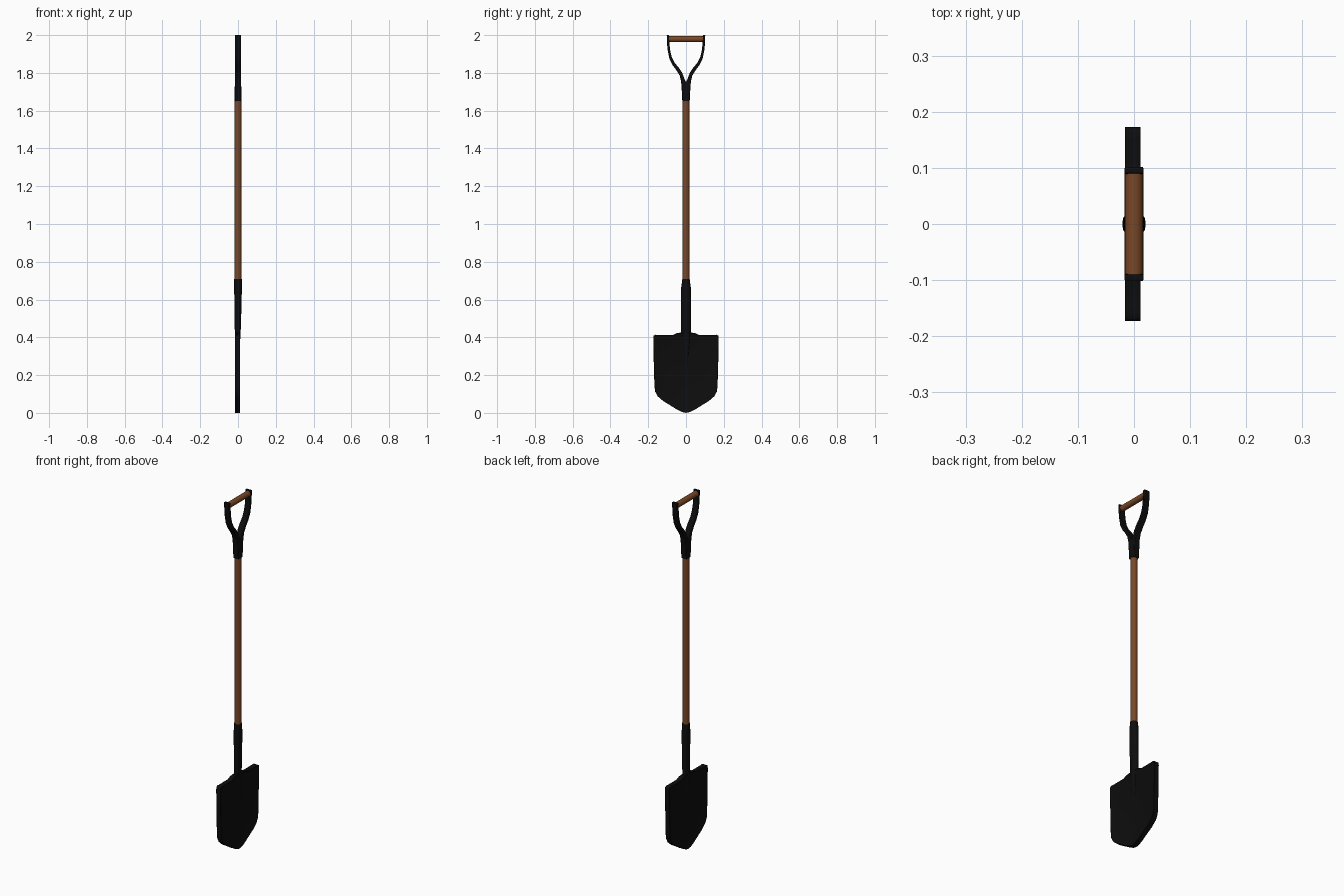
import bpy, bmesh, math
from mathutils import Matrix

if "Cube" in bpy.data.objects:
    bpy.data.objects.remove(bpy.data.objects["Cube"])


def material(name, rgb):
    m = bpy.data.materials.new(name)
    m.diffuse_color = (*rgb, 1)
    m.use_nodes = True
    m.node_tree.nodes["Principled BSDF"].inputs["Base Color"].default_value = m.diffuse_color
    return m


BLACK = material("black metal", (0.004, 0.004, 0.004))
WOOD = material("brown wood", (0.195, 0.064, 0.019))


def finish(bm, name, mat, bevel=0.0):
    bmesh.ops.recalc_face_normals(bm, faces=bm.faces)
    me = bpy.data.meshes.new(name)
    bm.to_mesh(me)
    bm.free()
    me.materials.append(mat)
    ob = bpy.data.objects.new(name, me)
    bpy.context.collection.objects.link(ob)
    if bevel:
        b = ob.modifiers.new("bevel", 'BEVEL')
        b.width, b.segments, b.limit_method = bevel, 2, 'ANGLE'
        b.angle_limit = math.radians(50)
    bpy.ops.object.select_all(action='DESELECT')
    ob.select_set(True)
    bpy.context.view_layer.objects.active = ob
    bpy.ops.object.shade_smooth_by_angle(angle=math.radians(40))
    return ob


def plate(half, x0, x1):
    """Extrude a mirrored (y, z) half outline along x; first and last points lie on y = 0."""
    outline = half + [(-y, z) for y, z in half[-2:0:-1]]
    bm = bmesh.new()
    f = bm.faces.new([bm.verts.new((x0, y, z)) for y, z in outline])
    ext = bmesh.ops.extrude_face_region(bm, geom=[f])["geom"]
    bmesh.ops.translate(bm, vec=(x1 - x0, 0, 0),
                        verts=[v for v in ext if isinstance(v, bmesh.types.BMVert)])
    bmesh.ops.recalc_face_normals(bm, faces=bm.faces)
    return bm


def loft(rings, sides=16):
    """Stack elliptical rings (z, half x, half y, centre x)."""
    bm = bmesh.new()
    loops = []
    for z, rx, ry, cx in rings:
        loops.append([bm.verts.new((cx + rx * math.cos(i * math.tau / sides),
                                    ry * math.sin(i * math.tau / sides), z))
                      for i in range(sides)])
    for a, b in zip(loops, loops[1:]):
        for i in range(sides):
            j = (i + 1) % sides
            bm.faces.new((a[i], a[j], b[j], b[i]))
    bm.faces.new(loops[0])
    bm.faces.new(loops[-1])
    return bm


# blade with raised rim on both faces
blade = plate([(0, 0.425), (0.03, 0.425), (0.05, 0.422), (0.068, 0.413), (0.15, 0.413),
               (0.162, 0.414), (0.171, 0.409), (0.173, 0.395), (0.171, 0.28), (0.167, 0.14),
               (0.163, 0.112), (0.15, 0.088), (0.12, 0.062), (0.08, 0.038), (0.045, 0.016),
               (0.02, 0.004), (0, 0)], -0.017, 0.012)
faces = [f for f in blade.faces if abs(f.normal.x) > 0.9]
bmesh.ops.inset_individual(blade, faces=faces, thickness=0.012, depth=-0.005)
finish(blade, "blade", BLACK, 0.002)

# socket that runs down into the blade as a fading ridge
finish(loft([(0.18, 0.009, 0.006, -0.0025), (0.30, 0.0125, 0.018, -0.0025),
             (0.42, 0.0145, 0.028, -0.002), (0.45, 0.0165, 0.026, -0.001),
             (0.60, 0.019, 0.027, 0), (0.66, 0.021, 0.026, 0),
             (0.695, 0.021, 0.021, 0), (0.71, 0.0205, 0.0195, 0)]), "blade_socket", BLACK)

# shaft
finish(loft([(0.69, 0.018, 0.018, 0), (1.67, 0.018, 0.018, 0)], 20), "shaft", WOOD)

# forked handle bracket
fork = plate([(0, 1.65), (0.019, 1.65), (0.022, 1.70), (0.026, 1.755), (0.033, 1.785),
              (0.05, 1.813), (0.072, 1.842), (0.088, 1.875), (0.097, 1.92), (0.101, 1.96),
              (0.102, 2.0), (0.09, 2.0), (0.088, 1.96), (0.084, 1.92), (0.075, 1.883),
              (0.06, 1.853), (0.037, 1.826), (0.02, 1.80), (0.011, 1.775), (0, 1.752)],
             -0.017, 0.017)
finish(fork, "handle_fork", BLACK, 0.003)
finish(loft([(1.65, 0.0195, 0.0195, 0), (1.70, 0.0185, 0.022, 0),
             (1.745, 0.0165, 0.025, 0)]), "fork_socket", BLACK)

# cross grip
grip = loft([(-0.092, 0.016, 0.016, 0), (0.092, 0.016, 0.016, 0)], 20)
grip.transform(Matrix.Translation((0, 0, 1.979)) @ Matrix.Rotation(math.pi / 2, 4, 'X'))
finish(grip, "grip", WOOD)
